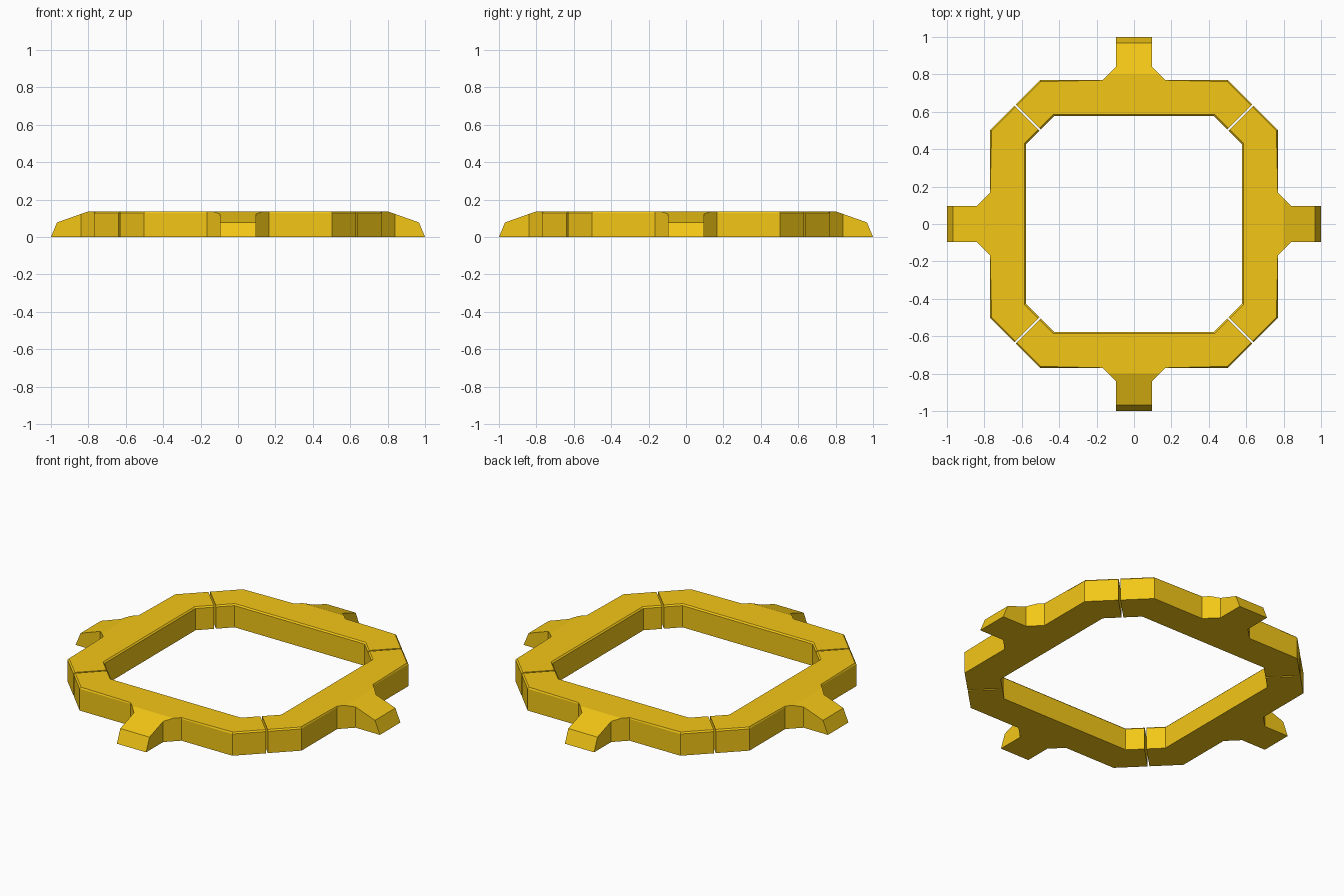
import bpy, bmesh, math
from mathutils import Matrix, Vector

if "Cube" in bpy.data.objects:
    bpy.data.objects.remove(bpy.data.objects["Cube"])

TOP = 0.137
BEVEL = 0.008

mat = bpy.data.materials.new("yellow")
mat.diffuse_color = (0.90, 0.57, 0.008, 1)
mat.use_nodes = True
mat.node_tree.nodes["Principled BSDF"].inputs["Base Color"].default_value = mat.diffuse_color

# Right half of one segment's plan, from inner edge round to the foot tip
HALF = [(0.427, 0.578), (0.499, 0.506), (0.632, 0.639), (0.502, 0.769),
        (0.167, 0.769), (0.096, 0.84), (0.096, 1.0)]
PLAN = HALF + [(-x, y) for x, y in reversed(HALF)]


def slice_off(bm, point, normal):
    """Cut away everything beyond a plane and close the cut."""
    geom = bm.verts[:] + bm.edges[:] + bm.faces[:]
    res = bmesh.ops.bisect_plane(bm, geom=geom, plane_co=point, plane_no=normal,
                                 dist=1e-5, clear_outer=True)
    edges = [e for e in res["geom_cut"] if isinstance(e, bmesh.types.BMEdge)]
    bmesh.ops.edgeloop_fill(bm, edges=edges)


def segment_mesh():
    bm = bmesh.new()
    base = bm.faces.new([bm.verts.new((x, y, 0)) for x, y in PLAN])
    ext = bmesh.ops.extrude_face_region(bm, geom=[base], use_keep_orig=True)
    top = [v for v in ext["geom"] if isinstance(v, bmesh.types.BMVert)]
    bmesh.ops.translate(bm, verts=top, vec=(0, 0, TOP))
    bmesh.ops.recalc_face_normals(bm, faces=bm.faces[:])

    # Sloped top and raked tip of the foot
    slice_off(bm, Vector((0, 0.80, TOP)), Vector((0, 0.06, 0.17)))
    slice_off(bm, Vector((0, 0.968, 0.077)), Vector((0, 0.077, 0.032)))
    bmesh.ops.recalc_face_normals(bm, faces=bm.faces[:])

    # Fine chamfer along the inner and outer top edges
    picked = []
    for e in bm.edges:
        if all(v.co.z > TOP - 1e-4 for v in e.verts):
            m = (e.verts[0].co + e.verts[1].co) / 2
            if abs(m.x) + m.y < 1.1 and m.y < 0.6 or (m.y > 0.69 and abs(m.x) > 0.3):
                picked.append(e)
    bmesh.ops.bevel(bm, geom=picked, offset=BEVEL, segments=1, affect='EDGES')
    bmesh.ops.recalc_face_normals(bm, faces=bm.faces[:])

    mesh = bpy.data.meshes.new("ring_segment")
    bm.to_mesh(mesh)
    bm.free()
    mesh.materials.append(mat)
    return mesh


# Four identical segments around the ring
mesh = segment_mesh()
for i, side in enumerate(("back", "left", "front", "right")):
    ob = bpy.data.objects.new(f"{side}_ring_segment", mesh)
    ob.matrix_world = Matrix.Rotation(i * math.pi / 2, 4, 'Z')
    bpy.context.collection.objects.link(ob)
